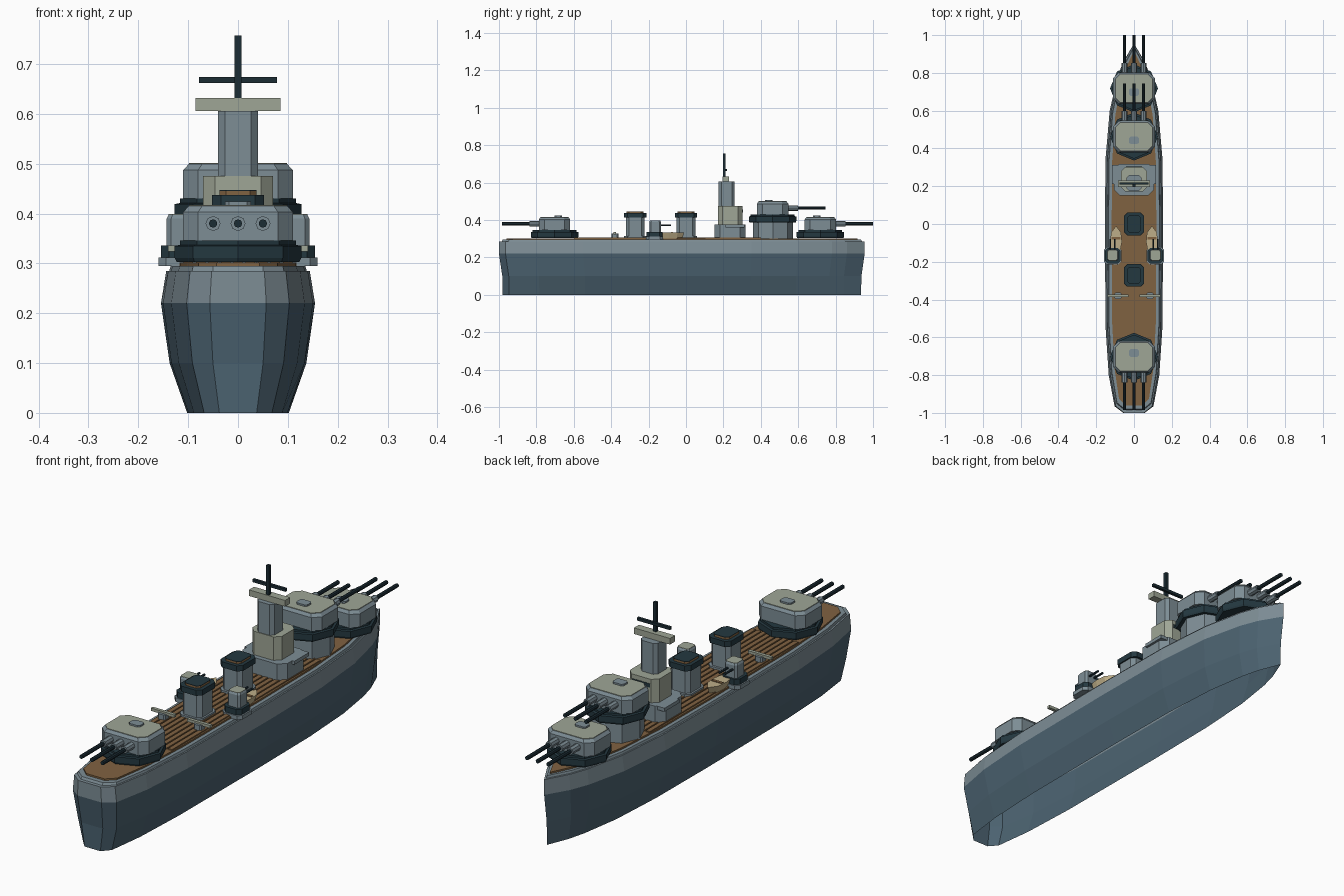
import bpy, bmesh, math

cube = bpy.data.objects.get("Cube")
if cube:
    bpy.data.objects.remove(cube, do_unlink=True)


def material(name, *rgb):
    lin = [((c / 255 + 0.055) / 1.055) ** 2.4 for c in rgb]
    m = bpy.data.materials.new(name)
    m.use_nodes = True
    m.diffuse_color = (*lin, 1)
    m.node_tree.nodes["Principled BSDF"].inputs["Base Color"].default_value = (*lin, 1)
    return m


HULL = material("hull blue grey", 76, 99, 113)
GREY = material("light steel grey", 125, 141, 149)
DARK = material("dark slate", 36, 56, 64)
GUN = material("gunmetal", 27, 44, 52)
WOOD = material("deck brown", 128, 98, 65)
ROOF = material("pale roof", 159, 166, 150)
SAND = material("boat sand", 190, 174, 136)


def loft(name, pts, levels, mat, loc=(0, 0), bottom=True):
    """Stack one outline at several (z, x scale, y scale) levels."""
    bm = bmesh.new()
    rings = [[bm.verts.new((x * sx + loc[0], y * sy + loc[1], z)) for x, y in pts]
             for z, sx, sy in levels]
    n = len(pts)
    for a, b in zip(rings, rings[1:]):
        for i in range(n):
            j = (i + 1) % n
            bm.faces.new((a[i], a[j], b[j], b[i]))
    if bottom:
        bm.faces.new(rings[0][::-1])
    bm.faces.new(rings[-1])
    me = bpy.data.meshes.new(name)
    bm.to_mesh(me)
    bm.free()
    me.materials.append(mat)
    ob = bpy.data.objects.new(name, me)
    bpy.context.collection.objects.link(ob)
    return ob


def block(name, x, y, z0, z1, hx, hy, mat, chamfer=0.0, top=1.0):
    """Box with optional cut corners and a tapered top."""
    c = chamfer
    if c:
        pts = [(hx, c - hy), (hx, hy - c), (hx - c, hy), (c - hx, hy),
               (-hx, hy - c), (-hx, c - hy), (c - hx, -hy), (hx - c, -hy)]
    else:
        pts = [(hx, -hy), (hx, hy), (-hx, hy), (-hx, -hy)]
    return loft(name, pts, [(z0, 1, 1), (z1, top, top)], mat, (x, y))


def octagon(r):
    return [(r * math.cos(k * math.pi / 4), r * math.sin(k * math.pi / 4)) for k in range(8)]


def tube(name, x, z, y0, y1, r, mat, sides=8):
    bpy.ops.mesh.primitive_cylinder_add(vertices=sides, radius=r, depth=abs(y1 - y0),
                                        location=(x, (y0 + y1) / 2, z),
                                        rotation=(math.pi / 2, 0, 0))
    ob = bpy.context.object
    ob.name = name
    ob.data.materials.append(mat)


# Hull shell, open underneath, with a lighter upper strake
half = [(.055, -1), (.1, -.965), (.13, -.8), (.146, -.55), (.15, 0),
        (.146, .35), (.125, .6), (.085, .78), (.055, .86)]
outline = half + [(0, .955)] + [(-x, y) for x, y in reversed(half)]
hull = loft("hull", outline, [(0, .68, .98), (.1, .915, .982), (.22, 1.03, 1), (.285, .96, 1)],
            HULL, bottom=False)
hull.data.materials.append(GREY)
for f in hull.data.polygons:
    f.material_index = int(f.center.z > .22)

# Deck edge and wooden deck
loft("deck_edge", outline, [(.285, .92, .985), (.295, .9, .98)], GREY)
loft("deck", outline, [(.29, .79, .96), (.302, .79, .96)], WOOD)
for k in range(-4, 5):
    block("deck_plank", k * .025, -.1, .3, .307, .0095, .5, WOOD)


# Triple gun turrets
def turret(name, y, z, aim):
    loft(name + "_ring", octagon(.127), [(z, .97, .97), (z + .008, 1, 1), (z + .032, 1, 1),
                                         (z + .034, .92, .92), (z + .043, .92, .92)], DARK, (0, y))
    block(name + "_house", 0, y, z + .043, z + .1, .11, .084, GREY, .03)
    block(name + "_shoulder", 0, y, z + .1, z + .112, .11, .084, GREY, .03, .9)
    block(name + "_roof", 0, y, z + .111, z + .114, .098, .0745, ROOF, .026)
    block(name + "_hatch", 0, y - .02 * aim, z + .113, z + .121, .026, .02, GREY, .008)
    for x in (-.05, 0, .05):
        tube(name + "_sleeve", x, z + .077, y + .07 * aim, y + .135 * aim, .015, GREY)
        tube(name + "_barrel", x, z + .077, y + .13 * aim, y + .282 * aim, .0085, GUN)


turret("bow_turret", .718, .303, 1)
loft("raised_turret_tower", octagon(.108), [(.3, 1, 1), (.388, 1, 1)], GREY, (0, .465))
turret("raised_turret", .463, .387, 1)
turret("stern_turret", -.703, .303, -1)

# Bridge tower
block("bridge_base", 0, .235, .3, .375, .107, .083, GREY, .03)
block("bridge_wing", 0, .262, .36, .375, .117, .05, GREY)
block("bridge_house", 0, .237, .375, .475, .07, .065, ROOF, .024)
block("bridge_window", 0, .302, .44, .456, .042, .002, DARK)
block("bridge_tower", 0, .217, .475, .606, .04, .042, GREY, .014)
block("rangefinder", 0, .212, .606, .632, .085, .017, ROOF)
block("mast", 0, .205, .605, .757, .007, .007, GUN)
block("mast_yard", 0, .214, .662, .674, .078, .006, GUN)

# Funnels with a rusty lip
for name, y in (("front_funnel", 0), ("rear_funnel", -.272)):
    block(name + "_foot", 0, y, .3, .315, .054, .06, GREY, .018)
    block(name, 0, y, .31, .417, .046, .05, GREY, .016)
    block(name + "_cap", 0, y, .413, .437, .052, .06, DARK, .018)
    block(name + "_lip", 0, y, .437, .445, .037, .045, WOOD, .013)
    block(name + "_mouth", 0, y, .445, .447, .037, .045, DARK, .013)

# Side mounts, boats and light guns, mirrored left and right
boat = [(.4, -.07), (.8, -.05), (1, -.015), (.85, .035), (0, .07)]
boat = [(x * .031, y) for x, y in boat]
boat = boat + [(-x, y) for x, y in reversed(boat) if x]
for side, s in (("left", 1), ("right", -1)):
    x = .113 * s
    block(side + "_sponson", x, -.168, .295, .312, .047, .046, GREY, .016)
    block(side + "_mount_ring", x, -.168, .31, .336, .041, .042, DARK, .016)
    block(side + "_gun_house", x, -.165, .336, .39, .03, .031, GREY, .009)
    block(side + "_gun_shoulder", x, -.165, .39, .397, .03, .031, GREY, .009, .88)
    block(side + "_gun_roof", x, -.165, .396, .399, .026, .027, ROOF, .008)
    for dx in (-.012, .012):
        tube(side + "_small_barrel", x + dx, .372, -.14, -.08, .005, GUN, 6)
    loft(side + "_boat", boat, [(.3, .6, .85), (.334, 1, 1)], SAND, (.095 * s, -.08))
    block(side + "_boat_seat", .095 * s, -.075, .334, .337, .024, .006, WOOD)
    block(side + "_light_gun_post", .085 * s, -.38, .3, .328, .018, .018, GREY, .006)
    block(side + "_light_gun_beam", .085 * s, -.38, .324, .336, .055, .007, ROOF)
